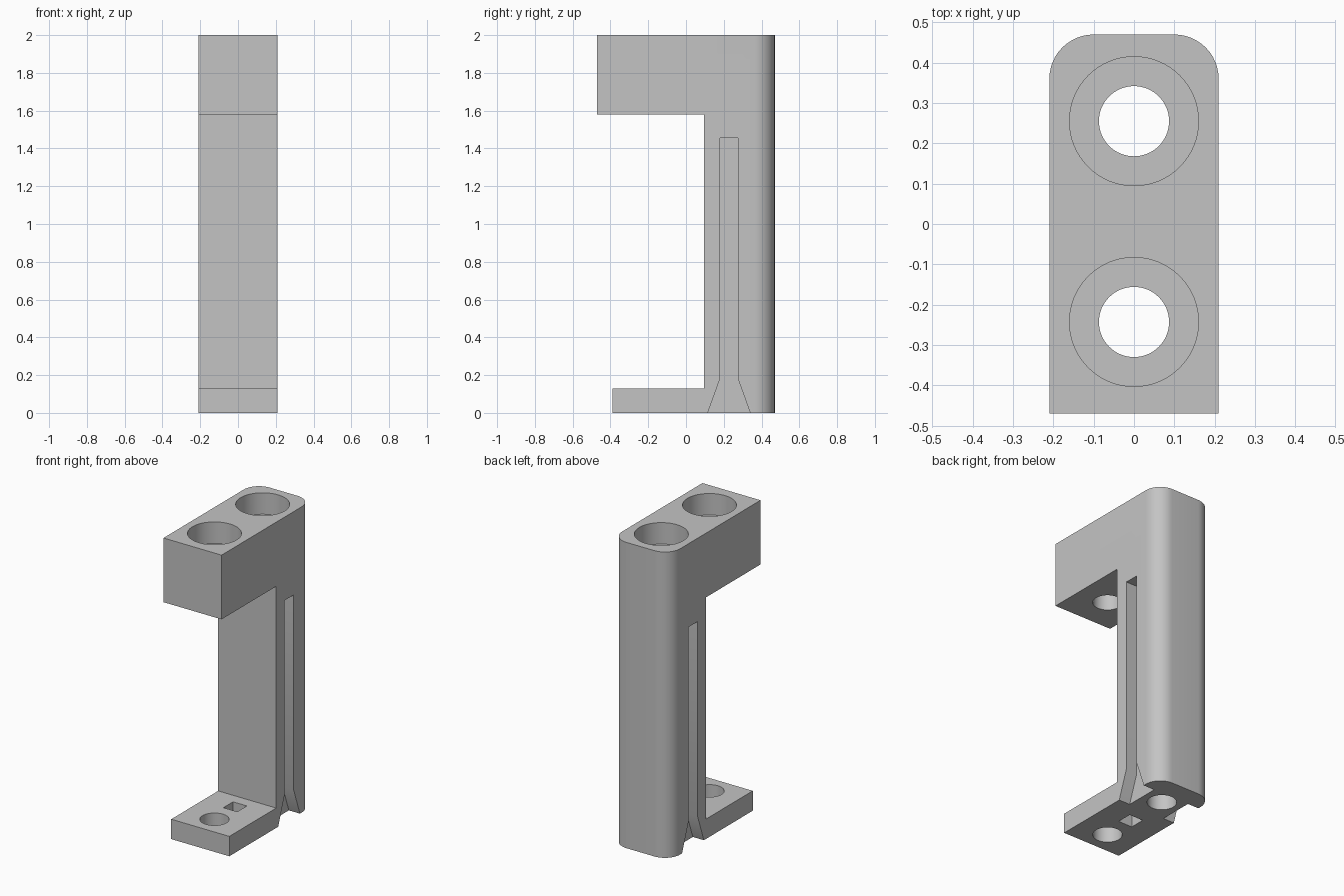
import bpy, bmesh, math
from mathutils import Vector

cube = bpy.data.objects.get("Cube")
if cube:
    bpy.data.objects.remove(cube, do_unlink=True)

HALF_W = 0.21
HOLES_Y = (0.255, -0.243)

grey = bpy.data.materials.new("plain grey")
grey.use_nodes = True
grey.diffuse_color = (0.55, 0.55, 0.55, 1)
grey.node_tree.nodes["Principled BSDF"].inputs["Base Color"].default_value = grey.diffuse_color


def finish(name, bm):
    bmesh.ops.recalc_face_normals(bm, faces=bm.faces)
    mesh = bpy.data.meshes.new(name)
    bm.to_mesh(mesh)
    bm.free()
    mesh.materials.append(grey)
    obj = bpy.data.objects.new(name, mesh)
    bpy.context.collection.objects.link(obj)
    return obj


def side_prism(bm, profile, x0, x1):
    """Extrude a (y, z) outline along x."""
    face = bm.faces.new([bm.verts.new((x0, y, z)) for y, z in profile])
    new = bmesh.ops.extrude_face_region(bm, geom=[face])["geom"]
    verts = [g for g in new if isinstance(g, bmesh.types.BMVert)]
    bmesh.ops.translate(bm, verts=verts, vec=Vector((x1 - x0, 0, 0)))


def cut(body, name, bm):
    """Subtract a shape from the body and discard the cutter."""
    cutter = finish(name, bm)
    cutter.hide_render = True
    mod = body.modifiers.new(name, 'BOOLEAN')
    mod.operation, mod.solver, mod.object = 'DIFFERENCE', 'EXACT', cutter
    bpy.context.view_layer.objects.active = body
    bpy.ops.object.modifier_apply(modifier=name)
    bpy.data.objects.remove(cutter, do_unlink=True)


def cut_hole(body, name, radius, y, z0, z1):
    bm = bmesh.new()
    bmesh.ops.create_cone(bm, cap_ends=True, segments=64, radius1=radius,
                          radius2=radius, depth=z1 - z0)
    bmesh.ops.translate(bm, verts=bm.verts, vec=Vector((0, y, (z0 + z1) / 2)))
    cut(body, name, bm)


# Bracket body: top block, column and foot plate in one outline
bm = bmesh.new()
side_prism(bm, [(-0.39, 0), (0.47, 0), (0.47, 2), (-0.47, 2), (-0.47, 1.58),
                (0.095, 1.58), (0.095, 0.13), (-0.39, 0.13)], -HALF_W, HALF_W)
# Rounded rear corners
rear = [e for e in bm.edges if all(v.co.y > 0.46 for v in e.verts)
        and abs(e.verts[0].co.z - e.verts[1].co.z) > 1]
bmesh.ops.bevel(bm, geom=rear, offset=0.11, segments=12, profile=0.5, affect='EDGES')
body = finish("bracket_body", bm)

# Through holes with counterbores in the top
for i, y in enumerate(HOLES_Y):
    cut_hole(body, f"bolt_hole_{i}", 0.087, y, -0.1, 2.1)
    cut_hole(body, f"counterbore_{i}", 0.16, y, 1.86, 2.1)

# Square hole in the foot plate
bm = bmesh.new()
side_prism(bm, [(-0.08, -0.1), (0.02, -0.1), (0.02, 0.3), (-0.08, 0.3)], -0.05, 0.05)
cut(body, "square_hole", bm)

# Side grooves, flared at the bottom
groove = [(0.115, 0), (0.115, -0.1), (0.34, -0.1), (0.34, 0), (0.275, 0.18),
          (0.275, 1.455), (0.18, 1.455), (0.18, 0.18)]
for side in (-1, 1):
    bm = bmesh.new()
    side_prism(bm, groove, side * (HALF_W - 0.08), side * (HALF_W + 0.1))
    cut(body, "side_groove", bm)

# Smooth shading on the round parts only
bpy.ops.object.select_all(action='DESELECT')
body.select_set(True)
bpy.context.view_layer.objects.active = body
bpy.ops.object.shade_smooth_by_angle(angle=math.radians(30))
